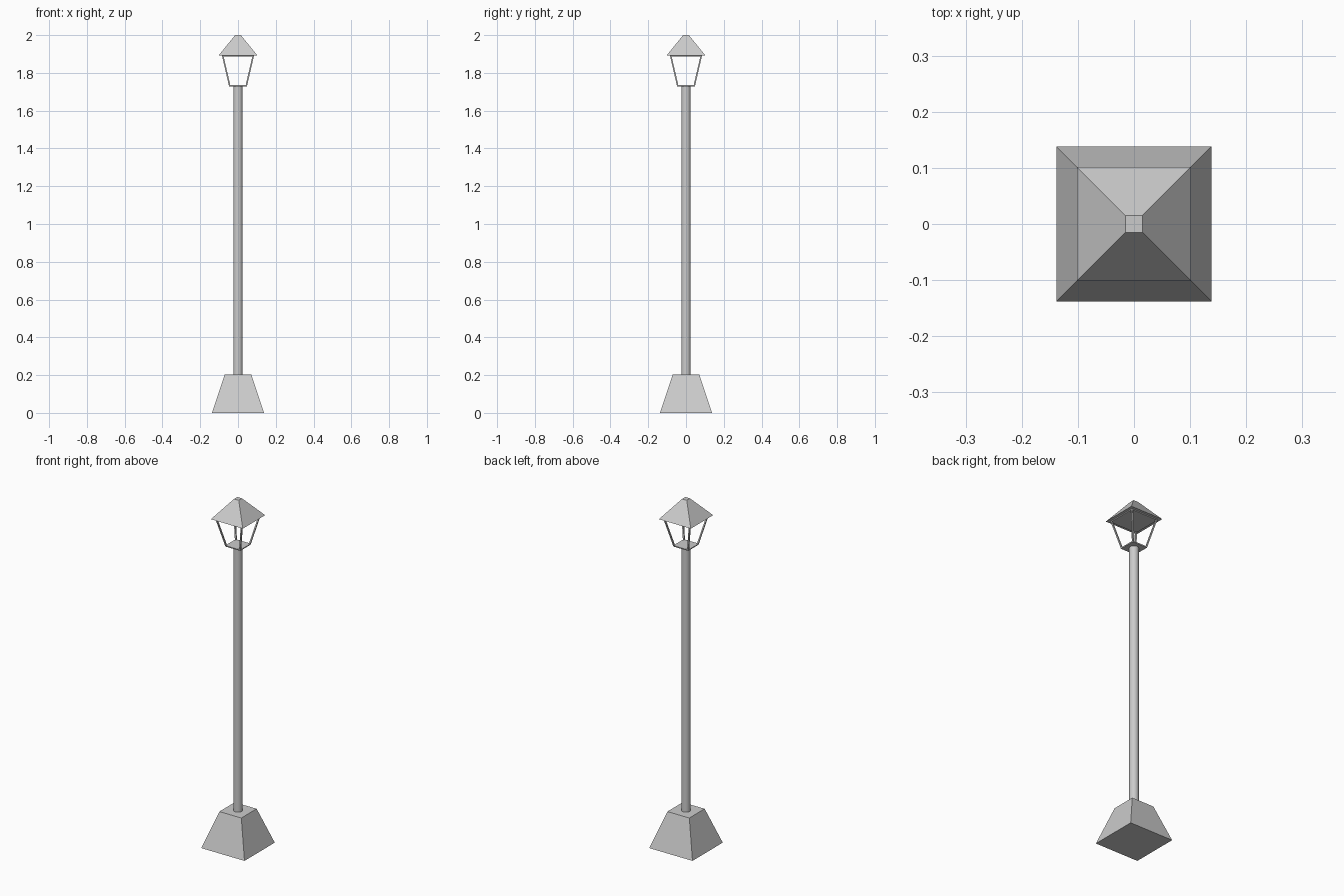
import bpy, bmesh, math
from mathutils import Vector

cube = bpy.data.objects.get("Cube")
if cube:
    bpy.data.objects.remove(cube)

grey = bpy.data.materials.new("light_grey")
grey.use_nodes = True
colour = (0.6, 0.6, 0.6, 1)
grey.diffuse_color = colour
grey.node_tree.nodes["Principled BSDF"].inputs["Base Color"].default_value = colour


def finish(name, bm):
    bmesh.ops.recalc_face_normals(bm, faces=bm.faces)
    mesh = bpy.data.meshes.new(name)
    bm.to_mesh(mesh)
    bm.free()
    mesh.materials.append(grey)
    obj = bpy.data.objects.new(name, mesh)
    bpy.context.collection.objects.link(obj)
    return obj


def loft(bm, rings):
    """Skin a closed solid through square rings (centre, half width)."""
    loops = []
    for centre, h in rings:
        c = Vector(centre)
        loops.append([bm.verts.new(c + Vector((x * h, y * h, 0)))
                      for x, y in ((-1, -1), (1, -1), (1, 1), (-1, 1))])
    for a, b in zip(loops, loops[1:]):
        for i in range(4):
            j = (i + 1) % 4
            bm.faces.new((a[i], a[j], b[j], b[i]))
    bm.faces.new(loops[0])
    bm.faces.new(loops[-1])


def frustum(name, z0, half0, z1, half1):
    bm = bmesh.new()
    loft(bm, [((0, 0, z0), half0), ((0, 0, z1), half1)])
    return finish(name, bm)


# Tapered foot
frustum("base", 0, 0.138, 0.203, 0.07)

# Round post
bpy.ops.mesh.primitive_cylinder_add(vertices=16, radius=0.025, depth=1.53,
                                    location=(0, 0, 0.965))
pole = bpy.context.object
pole.name = "pole"
pole.data.materials.append(grey)
bpy.ops.object.shade_smooth_by_angle(angle=math.radians(30))

# Lantern floor and the collar under the roof
frustum("lantern_floor", 1.729, 0.047, 1.735, 0.048)
frustum("lantern_collar", 1.888, 0.085, 1.894, 0.086)

# Four splayed corner struts
bm = bmesh.new()
for sx in (-1, 1):
    for sy in (-1, 1):
        loft(bm, [((sx * 0.044, sy * 0.044, 1.732), 0.004),
                  ((sx * 0.081, sy * 0.081, 1.892), 0.004)])
finish("lantern_struts", bm)

# Pyramid roof with a clipped tip
frustum("roof", 1.893, 0.102, 2.0, 0.015)
